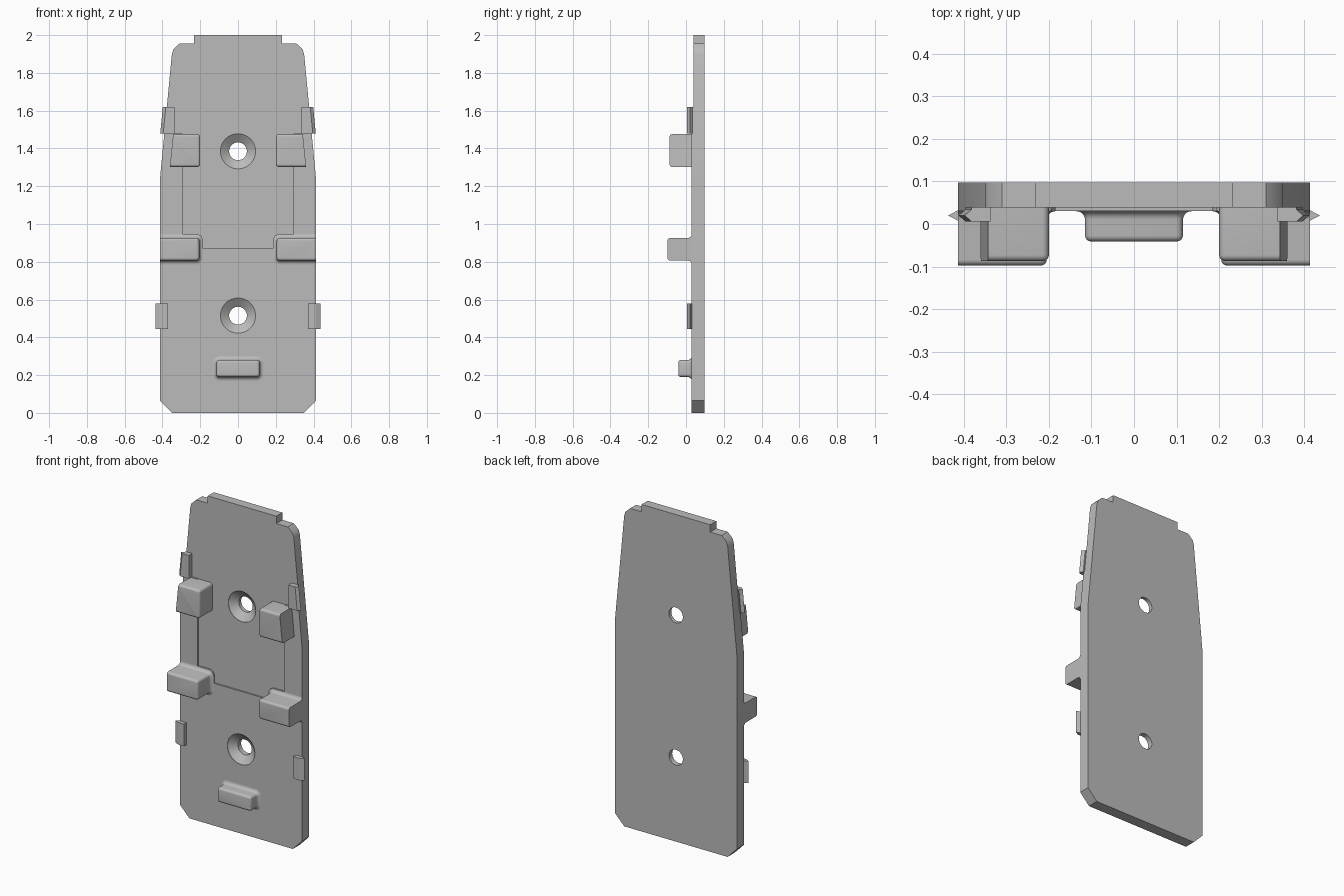
import bpy, bmesh
from math import sin, cos, pi

cube = bpy.data.objects.get("Cube")
if cube:
    bpy.data.objects.remove(cube)

grey = bpy.data.materials.new("grey")
grey.use_nodes = True
colour = (0.5, 0.5, 0.5, 1)
grey.diffuse_color = colour
grey.node_tree.nodes["Principled BSDF"].inputs["Base Color"].default_value = colour

FRONT, BACK, RECESS = 0.03, 0.0975, 0.039
EDGE = 0.413


def loft(name, rings):
    """Skin a closed solid through rings that share a point count."""
    bm = bmesh.new()
    loops = [[bm.verts.new(p) for p in ring] for ring in rings]
    n = len(loops[0])
    for a, b in zip(loops, loops[1:]):
        for i in range(n):
            j = (i + 1) % n
            bm.faces.new((a[i], a[j], b[j], b[i]))
    bm.faces.new(loops[0])
    bm.faces.new(loops[-1])
    bmesh.ops.remove_doubles(bm, verts=bm.verts, dist=1e-5)
    bmesh.ops.recalc_face_normals(bm, faces=bm.faces)
    mesh = bpy.data.meshes.new(name)
    bm.to_mesh(mesh)
    bm.free()
    obj = bpy.data.objects.new(name, mesh)
    bpy.context.collection.objects.link(obj)
    mesh.materials.append(grey)
    return obj


def select(obj):
    bpy.ops.object.select_all(action='DESELECT')
    obj.select_set(True)
    bpy.context.view_layer.objects.active = obj


def smooth(obj):
    select(obj)
    bpy.ops.object.shade_smooth_by_angle(angle=0.6)


def prism(name, half, y0, y1):
    """Extrude a left-right symmetric outline given by its +x half."""
    outline = half + [(-x, z) for x, z in reversed(half)]
    return loft(name, [[(x, y, z) for x, z in outline] for y in (y0, y1)])


def cut(obj, cutter):
    mod = obj.modifiers.new("cut", 'BOOLEAN')
    mod.operation = 'DIFFERENCE'
    mod.solver = 'EXACT'
    mod.object = cutter
    select(obj)
    bpy.ops.object.modifier_apply(modifier=mod.name)
    bpy.data.objects.remove(cutter)


def block(name, x0, x1, z0, z1, front, fillet, limit=None, side=1):
    """Rounded block on the plate, flared at its base and cut off at limit(z)."""
    soft, corner = 0.014, 0.016
    steps = [i * pi / 10 for i in range(6)]
    profile = [(0.045, fillet)]
    if fillet:
        profile += [(FRONT - fillet * (1 - cos(a)), fillet * (1 - sin(a))) for a in steps]
    profile += [(front + soft * (1 - sin(a)), -soft * (1 - cos(a))) for a in steps]
    rings = []
    for y, grow in profile:
        r = corner + grow
        ring = []
        for k, (cx, cz) in enumerate(((x1 - corner, z1 - corner), (x0 + corner, z1 - corner),
                                      (x0 + corner, z0 + corner), (x1 - corner, z0 + corner))):
            for a in steps:
                t = a + k * pi / 2
                x, z = cx + r * cos(t), cz + r * sin(t)
                if limit:
                    x = min(x, limit(z))
                ring.append((side * x, y, z))
        rings.append(ring)
    smooth(loft(name, rings))


def clip(name, side, z0, z1, inner, tip0, tip1, reach):
    """Small snap tongue with a pointed outer edge."""
    rings = []
    for z, tip in ((z0, tip0), (z1, tip1)):
        ridge = tip - reach
        outline = ((inner, 0.04), (inner, 0.006), (ridge, 0.006), (tip, 0.02), (ridge, 0.034), (ridge, 0.04))
        rings.append([(side * x, y, z) for x, y in outline])
    loft(name, rings)


# Back plate with chamfered foot, tapered shoulders and top tab
plate = prism("back_plate", [(0.35, 0), (EDGE, 0.065), (EDGE, 1.24), (0.35, 1.9), (0.342, 1.925),
                             (0.31, 1.955), (0.232, 1.955), (0.232, 2)], FRONT, BACK)

# Shallow recess across the upper front
cut(plate, prism("recess_cutter", [(0.185, 0.87), (0.185, 0.915), (0.195, 0.937), (0.215, 0.945),
                                   (0.295, 0.945), (0.295, 1.478), (0.6, 1.478), (0.6, 2.1)], -0.2, RECESS))

# Countersunk screw holes
for z, face in ((0.515, FRONT), (1.385, RECESS)):
    cut(plate, loft("screw_cutter", [
        [(r * cos(i * pi / 24), y, z + r * sin(i * pi / 24)) for i in range(48)]
        for y, r in ((-0.2, 0.093), (face + 0.002, 0.093), (face + 0.036, 0.047), (0.2, 0.047))]))
smooth(plate)

# Support blocks and snap tongues on both sides
for side, label in ((1, "left"), (-1, "right")):
    block(label + "_upper_block", 0.2, 0.42, 1.302, 1.476, -0.087, 0,
          lambda z: 0.343 + (1.476 - z) * 0.1, side)
    block(label + "_middle_block", 0.205, 0.5, 0.806, 0.926, -0.0975, 0.02,
          lambda z: EDGE, side)
    clip(label + "_upper_clip", side, 1.478, 1.62, 0.337, 0.412, 0.398, 0.016)
    clip(label + "_lower_clip", side, 0.445, 0.58, 0.37, 0.437, 0.437, 0.027)

# Lower locating bar
block("lower_bar", -0.115, 0.115, 0.19, 0.28, -0.041, 0.02)
